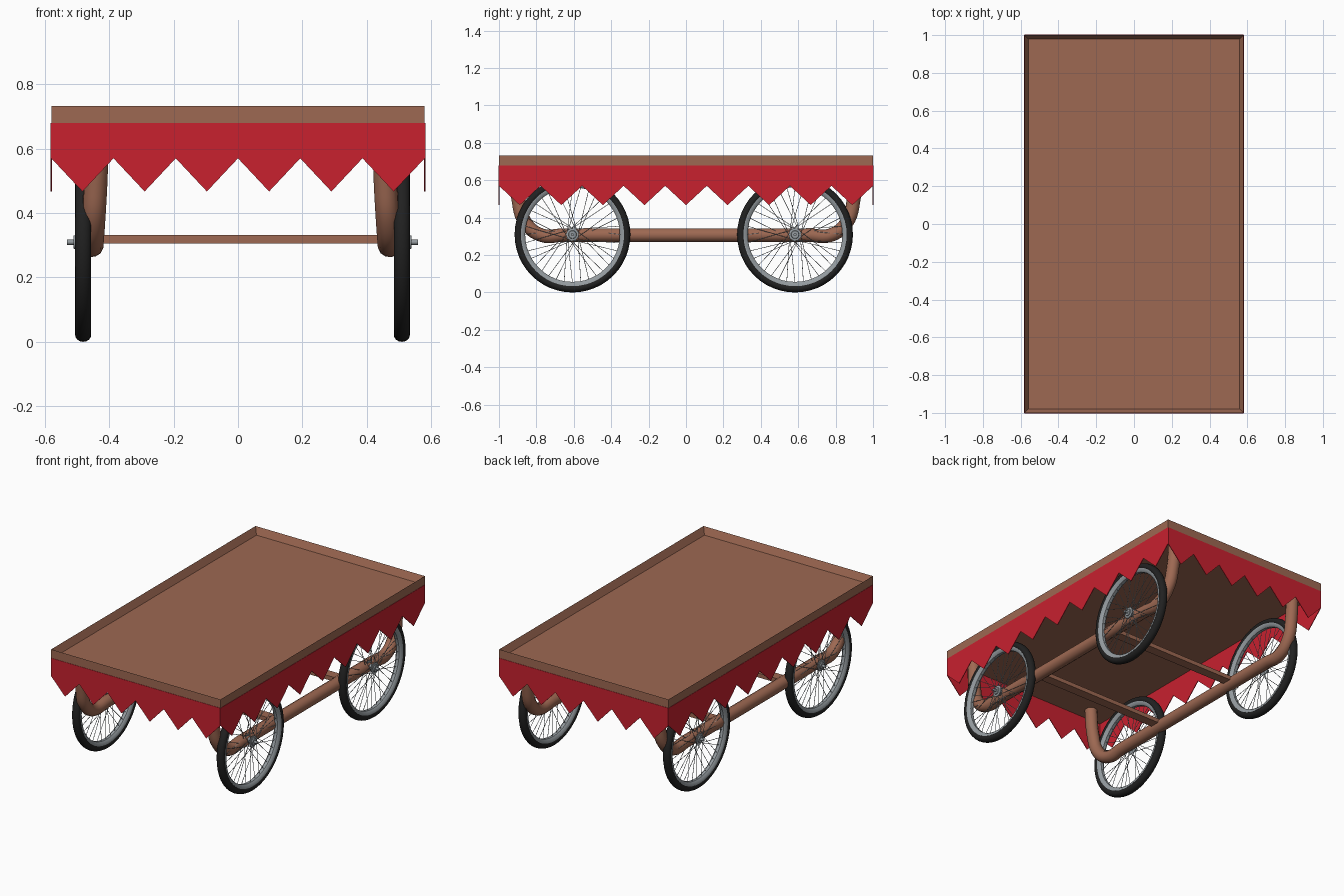
import bpy, bmesh, math
from mathutils import Vector

if "Cube" in bpy.data.objects:
    bpy.data.objects.remove(bpy.data.objects["Cube"])


def material(name, rgb):
    m = bpy.data.materials.new(name)
    m.diffuse_color = (*rgb, 1)
    m.use_nodes = True
    m.node_tree.nodes["Principled BSDF"].inputs["Base Color"].default_value = m.diffuse_color
    return m


WOOD = material("brown_wood", (0.34, 0.14, 0.085))
RED = material("red_cloth", (0.58, 0.015, 0.028))
BLACK = material("black_rubber", (0.015, 0.015, 0.015))
STEEL = material("grey_steel", (0.3, 0.33, 0.35))


def finish(bm, name, mat, smooth=False):
    bmesh.ops.recalc_face_normals(bm, faces=bm.faces)
    me = bpy.data.meshes.new(name)
    bm.to_mesh(me)
    bm.free()
    ob = bpy.data.objects.new(name, me)
    bpy.context.collection.objects.link(ob)
    me.materials.append(mat)
    if smooth:
        bpy.ops.object.select_all(action='DESELECT')
        ob.select_set(True)
        bpy.context.view_layer.objects.active = ob
        bpy.ops.object.shade_smooth_by_angle(angle=math.radians(40))
    return ob


def box(name, lo, hi, mat):
    bm = bmesh.new()
    bmesh.ops.create_cube(bm, size=1)
    for v in bm.verts:
        v.co = [l + (h - l) * (c + 0.5) for l, h, c in zip(lo, hi, v.co)]
    return finish(bm, name, mat)


def lathe(name, profile, mat, seg=48):
    """Closed (radius, x) profile turned about the x axis."""
    bm = bmesh.new()
    rings = []
    for i in range(seg):
        a = math.tau * i / seg
        rings.append([bm.verts.new((x, r * math.cos(a), r * math.sin(a))) for r, x in profile])
    n = len(profile)
    for i in range(seg):
        p, q = rings[i], rings[(i + 1) % seg]
        for j in range(n):
            k = (j + 1) % n
            bm.faces.new((p[j], p[k], q[k], q[j]))
    return finish(bm, name, mat, True)


# Tray with raised rim
W, L, TOP, LOW, T = 0.58, 1.0, 0.733, 0.68, 0.03
bm = bmesh.new()
bmesh.ops.create_cube(bm, size=1)
for v in bm.verts:
    v.co = (v.co.x * 2 * W, v.co.y * 2 * L, TOP if v.co.z > 0 else LOW - 0.008)
bm.normal_update()
top = [f for f in bm.faces if f.normal.z > 0.9]
bmesh.ops.inset_region(bm, faces=top, thickness=T)
for v in top[0].verts:
    v.co.z = 0.69
finish(bm, "tray", WOOD)


# Zigzag cloth skirt on all four sides
def skirt(name, a, b, teeth):
    a, b = Vector(a), Vector(b)
    bm = bmesh.new()
    up, down = [], []
    for i in range(2 * teeth + 1):
        p = a.lerp(b, i / (2 * teeth))
        up.append(bm.verts.new((p.x, p.y, LOW)))
        down.append(bm.verts.new((p.x, p.y, 0.467 if i % 2 else 0.57)))
    for i in range(2 * teeth):
        bm.faces.new((up[i], down[i], down[i + 1], up[i + 1]))
    ob = finish(bm, name, RED)
    mod = ob.modifiers.new("thickness", 'SOLIDIFY')
    mod.thickness = 0.004
    mod.offset = 0


S, E = W, L
skirt("skirt_front", (-S, -E), (S, -E), 6)
skirt("skirt_back", (-S, E), (S, E), 6)
skirt("skirt_left", (-S, -E), (-S, E), 9)
skirt("skirt_right", (S, -E), (S, E), 9)

# Bent side tubes carrying the tray
half = [(0.91, 0.675, 0.445), (0.897, 0.50, 0.45), (0.86, 0.375, 0.457), (0.775, 0.307, 0.462), (0.65, 0.307, 0.462)]
path = [(x, -y, z) for y, z, x in half] + [(x, y, z) for y, z, x in reversed(half)]
for side, sx in (("left", -1), ("right", 1)):
    cu = bpy.data.curves.new("side_tube_" + side, 'CURVE')
    cu.dimensions = '3D'
    cu.bevel_depth = 0.037
    cu.bevel_resolution = 4
    cu.resolution_u = 6
    cu.use_fill_caps = True
    sp = cu.splines.new('BEZIER')
    sp.bezier_points.add(len(path) - 1)
    for bp, (x, y, z) in zip(sp.bezier_points, path):
        bp.co = (sx * x + 0.008, y, z)
        bp.handle_left_type = bp.handle_right_type = 'AUTO'
    cu.materials.append(WOOD)
    ob = bpy.data.objects.new("side_tube_" + side, cu)
    bpy.context.collection.objects.link(ob)
    bpy.ops.object.select_all(action='DESELECT')
    ob.select_set(True)
    bpy.context.view_layer.objects.active = ob
    bpy.ops.object.convert(target='MESH')
    bpy.ops.object.shade_smooth_by_angle(angle=math.radians(40))

# Cross bars
for name, y in (("front", -0.31), ("back", 0.34)):
    box("cross_bar_" + name, (-0.45, y - 0.03, 0.306), (0.465, y + 0.03, 0.332), WOOD)


# Spoked wheel parts, built at the origin
def oval(r, hr, hx, n=16):
    return [(r + hr * math.cos(math.tau * i / n), hx * math.sin(math.tau * i / n)) for i in range(n)]


tire = lathe("tire", oval(0.288, 0.0215, 0.025), BLACK)
rim = lathe("rim", [(0.276, -0.021), (0.262, -0.019), (0.253, -0.009), (0.253, 0.009),
                    (0.262, 0.019), (0.276, 0.021)], STEEL)
hub_half = [(0.0005, 0.05), (0.008, 0.05), (0.008, 0.03), (0.02, 0.03), (0.022, 0.024),
            (0.034, 0.022), (0.034, 0.017), (0.018, 0.013)]
hub = lathe("hub", hub_half + [(r, -x) for r, x in reversed(hub_half)], STEEL, 20)

bm = bmesh.new()
COUNT = 36
for i in range(COUNT):
    a = math.tau * i / COUNT
    turn = math.radians(60) * (1 if i % 4 < 2 else -1)
    sx = 0.019 if i % 2 else -0.019
    p = Vector((sx, 0.031 * math.cos(a + turn), 0.031 * math.sin(a + turn)))
    q = Vector((0, 0.256 * math.cos(a), 0.256 * math.sin(a)))
    rod = bmesh.ops.create_cone(bm, segments=5, radius1=0.0016, radius2=0.0016,
                                depth=(q - p).length, cap_ends=True)
    rot = (q - p).to_track_quat('Z', 'Y')
    for v in rod["verts"]:
        v.co = rot @ v.co + (p + q) / 2
spokes = finish(bm, "spokes", STEEL, True)

# Place four wheels
parts = (tire, rim, hub, spokes)
places = [("front_left", -0.481, -0.607), ("front_right", 0.509, -0.607),
          ("back_left", -0.481, 0.583), ("back_right", 0.509, 0.583)]
for k, (where, x, y) in enumerate(places):
    for part in parts:
        ob = part
        if k < 3:
            ob = part.copy()
            bpy.context.collection.objects.link(ob)
        ob.name = part.data.name + "_" + where
        ob.location = (x, y, 0.3095)
